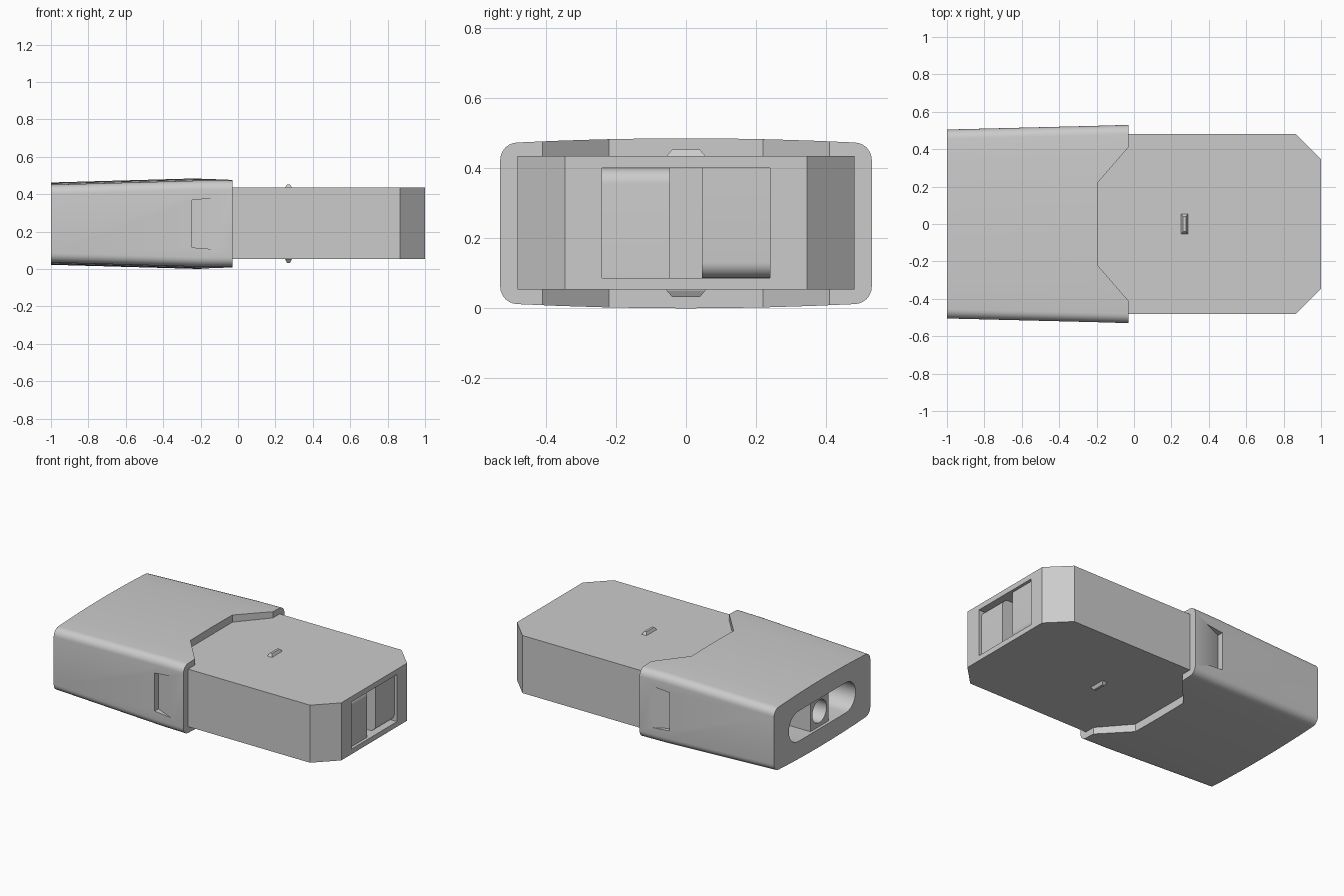
import bpy, bmesh, math

cube = bpy.data.objects.get("Cube")
if cube:
    bpy.data.objects.remove(cube, do_unlink=True)

MID = 0.2425  # height of the horizontal symmetry plane

grey = bpy.data.materials.new("light_grey_plastic")
grey.use_nodes = True
COLOUR = (0.6, 0.6, 0.6, 1)
grey.diffuse_color = COLOUR
grey.node_tree.nodes["Principled BSDF"].inputs["Base Color"].default_value = COLOUR


def loft(name, rings):
    """Solid skinned through matching rings of 3D points."""
    bm = bmesh.new()
    loops = [[bm.verts.new(p) for p in ring] for ring in rings]
    n = len(loops[0])
    for a, b in zip(loops, loops[1:]):
        for i in range(n):
            j = (i + 1) % n
            bm.faces.new((a[i], a[j], b[j], b[i]))
    bm.faces.new(loops[0])
    bm.faces.new(loops[-1])
    bmesh.ops.recalc_face_normals(bm, faces=bm.faces)
    mesh = bpy.data.meshes.new(name)
    bm.to_mesh(mesh)
    bm.free()
    mesh.materials.append(grey)
    obj = bpy.data.objects.new(name, mesh)
    bpy.context.collection.objects.link(obj)
    return obj


def prism(name, axis, points, lo, hi):
    """Extrude a 2D outline along one axis."""
    place = {"x": lambda a, b, h: (h, a, b),
             "y": lambda a, b, h: (a, h, b),
             "z": lambda a, b, h: (a, b, h)}[axis]
    return loft(name, [[place(a, b, h) for a, b in points] for h in (lo, hi)])


def rect(a0, a1, b0, b1):
    return [(a0, b0), (a1, b0), (a1, b1), (a0, b1)]


def arc(cx, cy, r, start, end, steps):
    angles = [math.radians(start + (end - start) * i / steps) for i in range(steps + 1)]
    return [(cx + r * math.cos(t), cy + r * math.sin(t)) for t in angles]


def cut(target, cutters):
    for cutter in cutters:
        cutter.hide_render = True
        mod = target.modifiers.new("cut", "BOOLEAN")
        mod.operation = "DIFFERENCE"
        mod.solver = "EXACT"
        mod.object = cutter
    graph = bpy.context.evaluated_depsgraph_get()
    mesh = bpy.data.meshes.new_from_object(target.evaluated_get(graph))
    target.modifiers.clear()
    target.data = mesh
    for cutter in cutters:
        bpy.data.objects.remove(cutter, do_unlink=True)


def shell_ring(x, w, h, r=0.05, bulge=0.012):
    """Rounded rectangle with gently crowned top and bottom."""
    flat = w - r
    quarter = arc(flat, h - bulge - r, r, 0, 90, 6)
    quarter += [(flat * t, h - bulge * t * t) for t in (0.75, 0.5, 0.25)]
    half = quarter + [(0, h)] + [(-y, z) for y, z in reversed(quarter)]
    ring = half + [(-y, -z) for y, z in half]
    return [(x, y, MID + z) for y, z in ring]


# Rear shell: tapered sleeve
shell = loft("rear_shell", [shell_ring(-1, 0.505, 0.22),
                            shell_ring(-0.2, 0.525, 0.2425),
                            shell_ring(-0.03, 0.53, 0.2425)])

# Notches in the front rim, and the cable slot in the rear
side = [(-0.195, 0.22), (-0.03, 0.41), (0.1, 0.41)]
notch = prism("notch", "z", side + [(x, -y) for x, y in reversed(side)], -0.2, 0.7)
slot = prism("cable_slot", "x", arc(0.25, MID, 0.1, -90, 90, 12)
             + arc(-0.25, MID, 0.1, 90, 270, 12), -1.1, -0.7)
cutters = [notch, slot]

# Ramped grip recesses in both sides
for s in (-1, 1):
    deep, out = s * 0.484, s * 0.6
    cutters.append(loft("grip_recess", [
        [(-0.245, y, z) for y, z in rect(deep, out, 0.115, 0.368)],
        [(-0.12, y, z) for y, z in rect(s * 0.528, out, 0.105, 0.38)]]))
cut(shell, cutters)

# Cable clamp with a round bore, inside the slot
clamp = prism("cable_clamp", "x", rect(-0.095, 0.095, MID - 0.105, MID + 0.105), -0.98, -0.69)
cut(clamp, [prism("bore", "x", arc(0, MID, 0.075, 0, 345, 23), -1.1, -0.75)])

# Front housing with chamfered nose and rectangular socket
corner = [(-0.3, 0.48), (0.865, 0.48), (1, 0.345)]
housing = prism("front_housing", "z",
                corner + [(x, -y) for x, y in reversed(corner)], 0.053, 0.435)
cut(housing, [prism("socket", "x", rect(-0.24, 0.24, 0.087, 0.4), 0.7, 1.1)])

# Pair of contacts, each rounded on the opposite edge
R = 0.045
for s, name in ((-1, "right_contact"), (1, "left_contact")):
    half = 0.1565
    outline = [(0.85, -half), (0.98, -half)] + arc(0.98 - R, half - R, R, 0, 90, 8) + [(0.85, half)]
    outline = [(x, 0.2435 - s * z) for x, z in outline]
    prism(name, "y", outline, s * 0.045, s * 0.24)

# Latch bumps on top and bottom
for s, name in ((1, "top_latch"), (-1, "bottom_latch")):
    loft(name, [[(x, y, MID + s * dz) for x, y in rect(0.27 - a, 0.27 + a, -b, b)]
                for a, b, dz in ((0.018, 0.055, 0.185), (0.018, 0.055, 0.192), (0.008, 0.04, 0.21))])

# Smooth the rounded parts, keep edges sharp
bpy.ops.object.select_all(action="DESELECT")
for obj in bpy.context.collection.objects:
    if obj.type == "MESH" and grey.name in obj.data.materials:
        obj.select_set(True)
        bpy.context.view_layer.objects.active = obj
bpy.ops.object.shade_smooth_by_angle(angle=math.radians(25))
